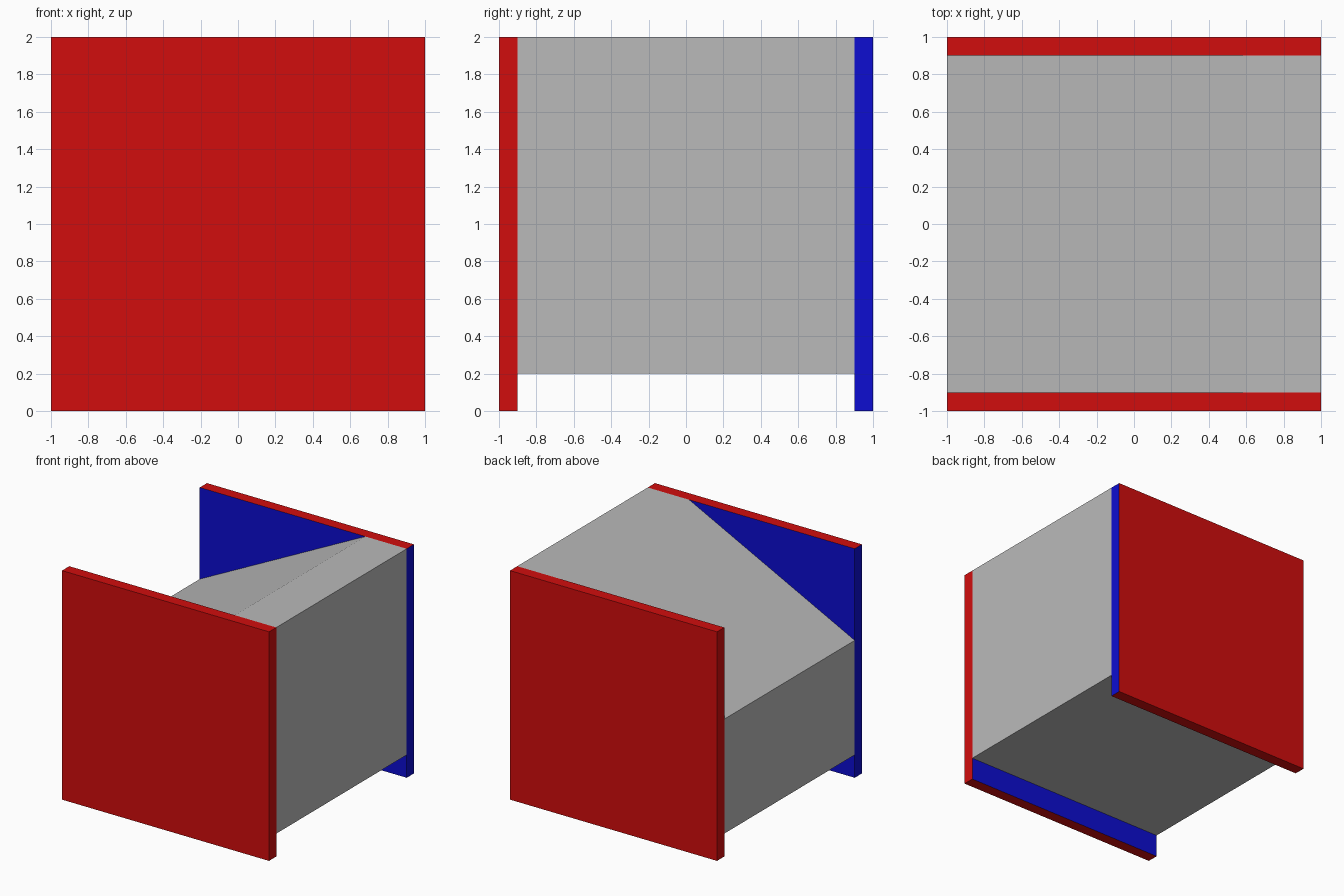
import bpy, bmesh

if "Cube" in bpy.data.objects:
    bpy.data.objects.remove(bpy.data.objects["Cube"])


def make_material(name, rgb):
    mat = bpy.data.materials.new(name)
    mat.diffuse_color = (*rgb, 1.0)
    mat.use_nodes = True
    mat.node_tree.nodes["Principled BSDF"].inputs["Base Color"].default_value = mat.diffuse_color
    return mat


red = make_material("red", (0.64, 0.004, 0.004))
blue = make_material("blue", (0.004, 0.004, 0.64))
grey = make_material("grey", (0.49, 0.49, 0.49))


def extrude_profile(name, profile, y0, y1, mats):
    """Extrude an (x, z) profile along y into a closed solid."""
    bm = bmesh.new()
    face = bm.faces.new([bm.verts.new((x, y0, z)) for x, z in profile])
    ext = bmesh.ops.extrude_face_region(bm, geom=[face])
    verts = [v for v in ext["geom"] if isinstance(v, bmesh.types.BMVert)]
    bmesh.ops.translate(bm, verts=verts, vec=(0, y1 - y0, 0))
    bmesh.ops.recalc_face_normals(bm, faces=bm.faces)
    mesh = bpy.data.meshes.new(name)
    bm.to_mesh(mesh)
    bm.free()
    obj = bpy.data.objects.new(name, mesh)
    bpy.context.collection.objects.link(obj)
    for m in mats:
        mesh.materials.append(m)
    return obj


# Side panels: red, with a blue inner face and one blue end (half-turn symmetry)
square = [(-1, 0), (1, 0), (1, 2), (-1, 2)]
for name, side in (("front_panel", -1), ("back_panel", 1)):
    y0, y1 = sorted((side * 0.9, side * 1.0))
    panel = extrude_profile(name, square, y0, y1, [red, blue])
    for poly in panel.data.polygons:
        inner = poly.normal.y * side < -0.5
        blue_end = poly.normal.x * side > 0.5
        poly.material_index = 1 if inner or blue_end else 0

# Sloped block between the panels
extrude_profile("sloped_block",
                [(-1, 0.2), (1, 0.2), (1, 2), (0.6, 2), (-1, 1.2)],
                -0.9, 0.9, [grey])
